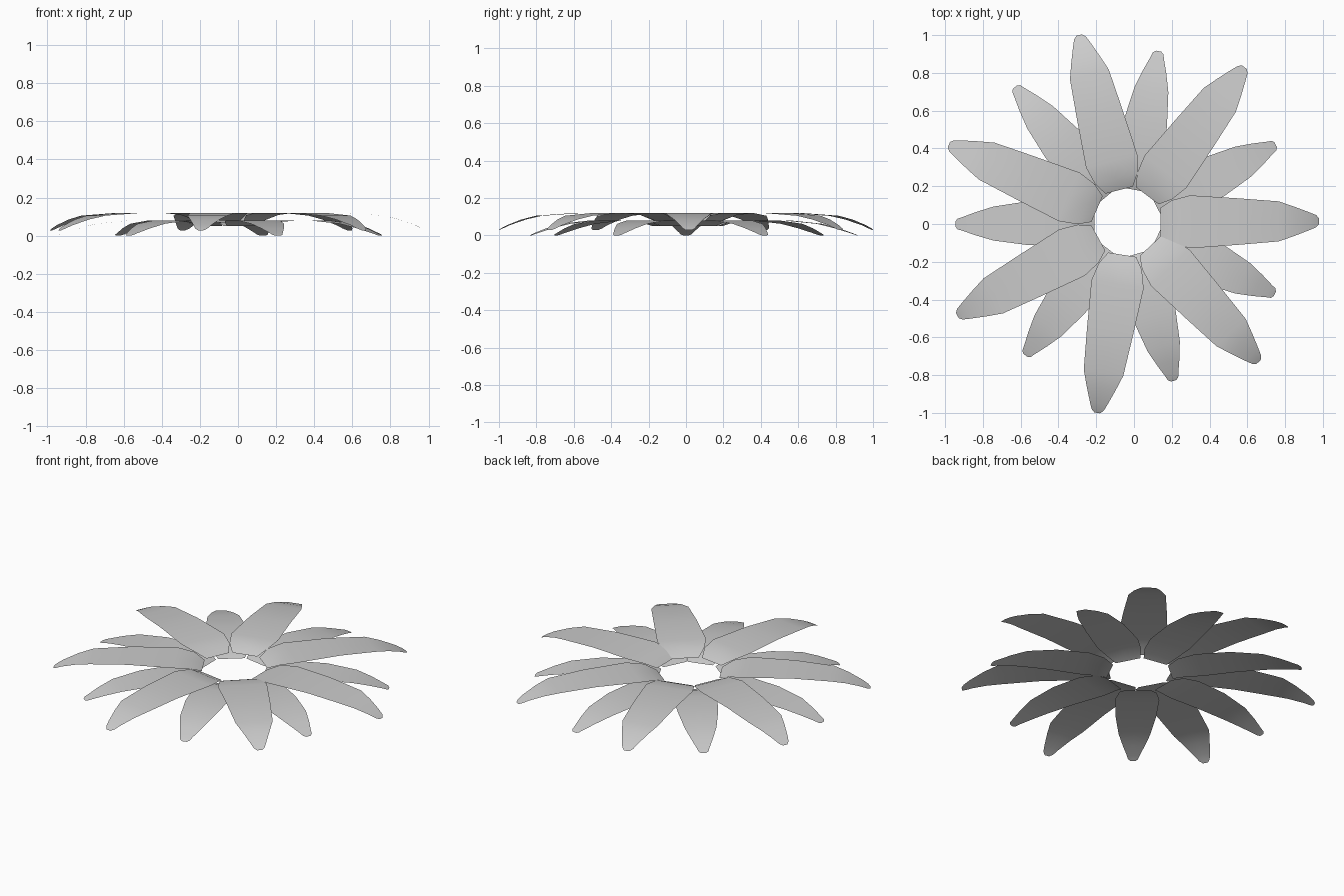
import bpy, bmesh
from math import hypot

CX, CY = -0.035, 0.01   # flower centre

# Petal tips (x, y) read in plan
LONG_TIPS = [(0.98, 0.015), (0.585, 0.83), (-0.29, 1.0), (-0.98, 0.42),
             (-0.935, -0.485), (-0.195, -1.0), (0.66, -0.73)]
SHORT_TIPS = [(0.75, 0.42), (0.13, 0.915), (-0.63, 0.725), (-0.945, 0.0),
              (-0.575, -0.695), (0.21, -0.83), (0.745, -0.37)]

# Stations from base to tip: (radius, half width, height)
LONG = [(0.175, 0.075, 0.08), (0.235, 0.115, 0.108), (0.33, 0.14, 0.12),
        (0.58, 0.123, 0.12), (0.79, 0.106, 0.105), (0.87, 0.078, 0.085),
        (0.95, 0.047, 0.055), (0.985, 0.032, 0.037), (1.0, 0.015, 0.028)]
SHORT = [(0.175, 0.075, 0.05), (0.235, 0.105, 0.072), (0.33, 0.125, 0.08),
         (0.52, 0.115, 0.08), (0.69, 0.09, 0.062), (0.78, 0.062, 0.038),
         (0.85, 0.036, 0.014), (0.875, 0.028, 0.005), (0.885, 0.014, 0.0)]


def petal(name, tip, stations):
    dx, dy = tip[0] - CX, tip[1] - CY
    length = hypot(dx, dy)
    ux, uy = dx / length, dy / length
    r0, r1 = stations[0][0], stations[-1][0]
    bm = bmesh.new()
    rows = []
    for r, w, z in stations:
        # stretch each petal so it ends at its own tip
        s = r0 + (r - r0) * (length - r0) / (r1 - r0)
        rows.append([bm.verts.new((CX + ux * s - uy * k * w,
                                   CY + uy * s + ux * k * w, z))
                     for k in (-1, 0, 1)])
    for a, b in zip(rows, rows[1:]):
        for i in range(2):
            bm.faces.new((a[i], b[i], b[i + 1], a[i + 1]))
    mesh = bpy.data.meshes.new(name)
    bm.to_mesh(mesh)
    bm.free()
    for p in mesh.polygons:
        p.use_smooth = True
    obj = bpy.data.objects.new(name, mesh)
    bpy.context.collection.objects.link(obj)


# Upper ring of long petals, lower ring of short petals
for i, t in enumerate(LONG_TIPS):
    petal(f"long_petal_{i + 1}", t, LONG)
for i, t in enumerate(SHORT_TIPS):
    petal(f"short_petal_{i + 1}", t, SHORT)
